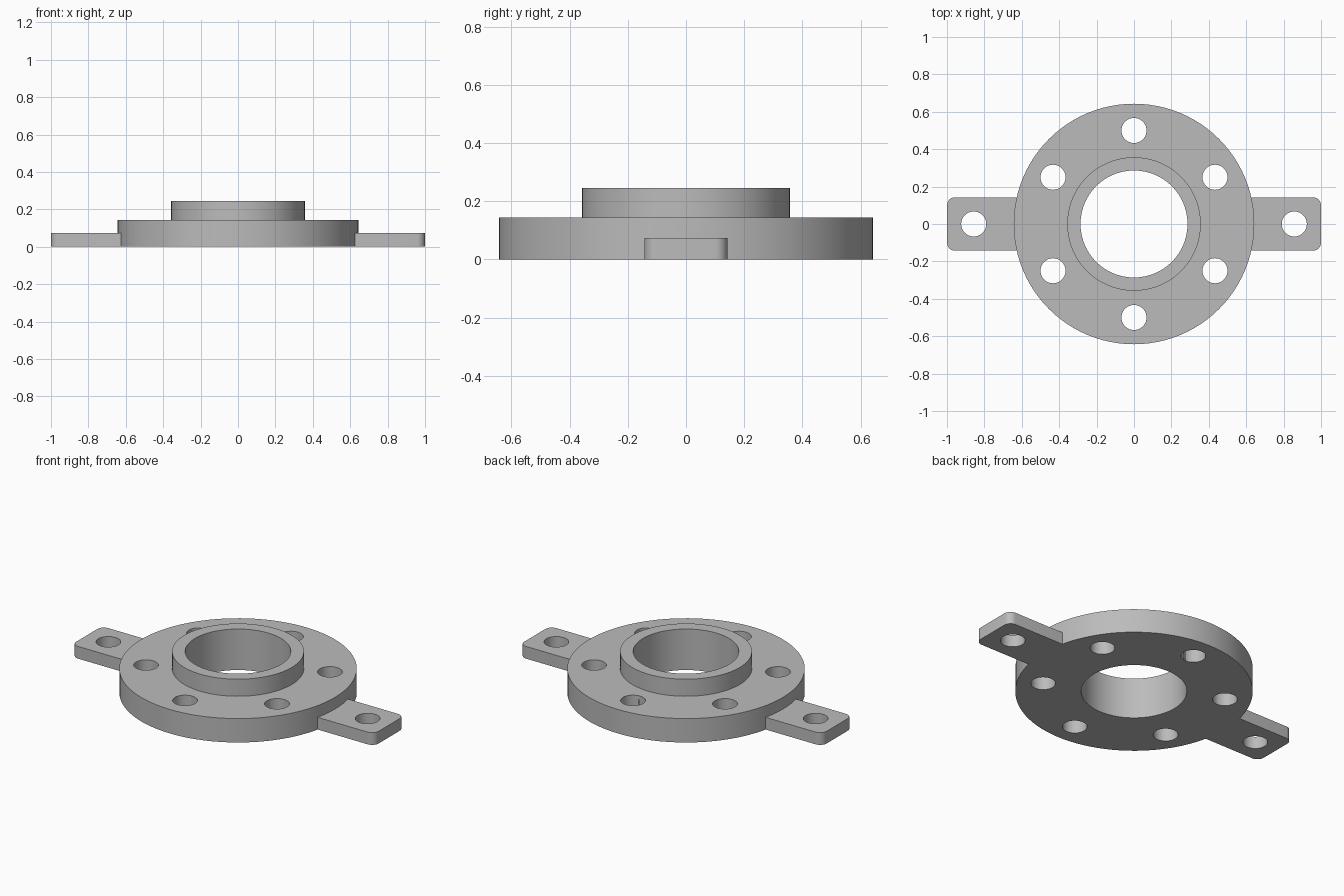
import bpy, bmesh
from math import sin, cos, pi, radians

cube = bpy.data.objects.get("Cube")
if cube:
    bpy.data.objects.remove(cube, do_unlink=True)

# Main dimensions
FLANGE_R, FLANGE_H = 0.643, 0.143
HUB_R, HUB_H, BORE_R = 0.357, 0.245, 0.286
TAB_W, TAB_H, TAB_CORNER, TAB_HOLE_X = 0.143, 0.073, 0.043, 0.857
HOLE_R, BOLT_CIRCLE = 0.067, 0.5
SEGMENTS = 96

steel = bpy.data.materials.new("grey steel")
steel.use_nodes = True
grey = (0.5, 0.5, 0.5, 1)
steel.diffuse_color = grey
steel.node_tree.nodes["Principled BSDF"].inputs["Base Color"].default_value = grey


def add_object(name, bm):
    bmesh.ops.recalc_face_normals(bm, faces=bm.faces)
    mesh = bpy.data.meshes.new(name)
    bm.to_mesh(mesh)
    bm.free()
    mesh.materials.append(steel)
    obj = bpy.data.objects.new(name, mesh)
    bpy.context.collection.objects.link(obj)
    return obj


def prism(name, outline, z0, z1):
    """Extrude a flat outline from z0 to z1."""
    bm = bmesh.new()
    face = bm.faces.new([bm.verts.new((x, y, z0)) for x, y in outline])
    top = bmesh.ops.extrude_face_region(bm, geom=[face])["geom"]
    verts = [v for v in top if isinstance(v, bmesh.types.BMVert)]
    bmesh.ops.translate(bm, verts=verts, vec=(0, 0, z1 - z0))
    return add_object(name, bm)


def arc(cx, cy, r, start, sweep, steps):
    return [(cx + r * cos(start + sweep * i / steps),
             cy + r * sin(start + sweep * i / steps)) for i in range(steps + 1)]


def lathe(name, profile):
    """Revolve a closed (radius, height) profile around z."""
    bm = bmesh.new()
    rings = [[bm.verts.new((r * cos(2 * pi * i / SEGMENTS), r * sin(2 * pi * i / SEGMENTS), z))
              for r, z in profile] for i in range(SEGMENTS)]
    n = len(profile)
    for i in range(SEGMENTS):
        a, b = rings[i], rings[(i + 1) % SEGMENTS]
        for j in range(n):
            k = (j + 1) % n
            bm.faces.new((a[j], b[j], b[k], a[k]))
    return add_object(name, bm)


def combine(target, tool, operation):
    """Apply a boolean, then discard the tool object."""
    mod = target.modifiers.new(operation, "BOOLEAN")
    mod.operation, mod.solver, mod.object = operation, "EXACT", tool
    bpy.context.view_layer.update()
    graph = bpy.context.evaluated_depsgraph_get()
    result = bpy.data.meshes.new_from_object(target.evaluated_get(graph))
    target.modifiers.clear()
    target.data = result
    bpy.data.objects.remove(tool, do_unlink=True)


# Round flange with raised hub and central bore
body = lathe("hub_flange", [(BORE_R, 0), (FLANGE_R, 0), (FLANGE_R, FLANGE_H),
                            (HUB_R, FLANGE_H), (HUB_R, HUB_H), (BORE_R, HUB_H)])

# Mounting tabs with rounded outer corners
for side in (1, -1):
    edge, inner = TAB_W - TAB_CORNER, 0.45
    outline = [(inner, -TAB_W)]
    outline += arc(1 - TAB_CORNER, -edge, TAB_CORNER, -pi / 2, pi / 2, 8)
    outline += arc(1 - TAB_CORNER, edge, TAB_CORNER, 0, pi / 2, 8)
    outline += [(inner, TAB_W)]
    tab = prism("mounting_tab", [(side * x, y) for x, y in outline], 0, TAB_H)
    combine(body, tab, "UNION")

# Six bolt holes on a circle, and one hole through each tab
centres = arc(0, 0, BOLT_CIRCLE, pi / 6, 5 * pi / 3, 5)
centres += [(TAB_HOLE_X, 0), (-TAB_HOLE_X, 0)]
for x, y in centres:
    drill = prism("drill", arc(x, y, HOLE_R, 0, 2 * pi, 40)[:-1], -0.1, 0.3)
    combine(body, drill, "DIFFERENCE")

# Smooth round walls, keep machined edges sharp
bpy.ops.object.select_all(action="DESELECT")
body.select_set(True)
bpy.context.view_layer.objects.active = body
bpy.ops.object.shade_smooth_by_angle(angle=radians(30))
